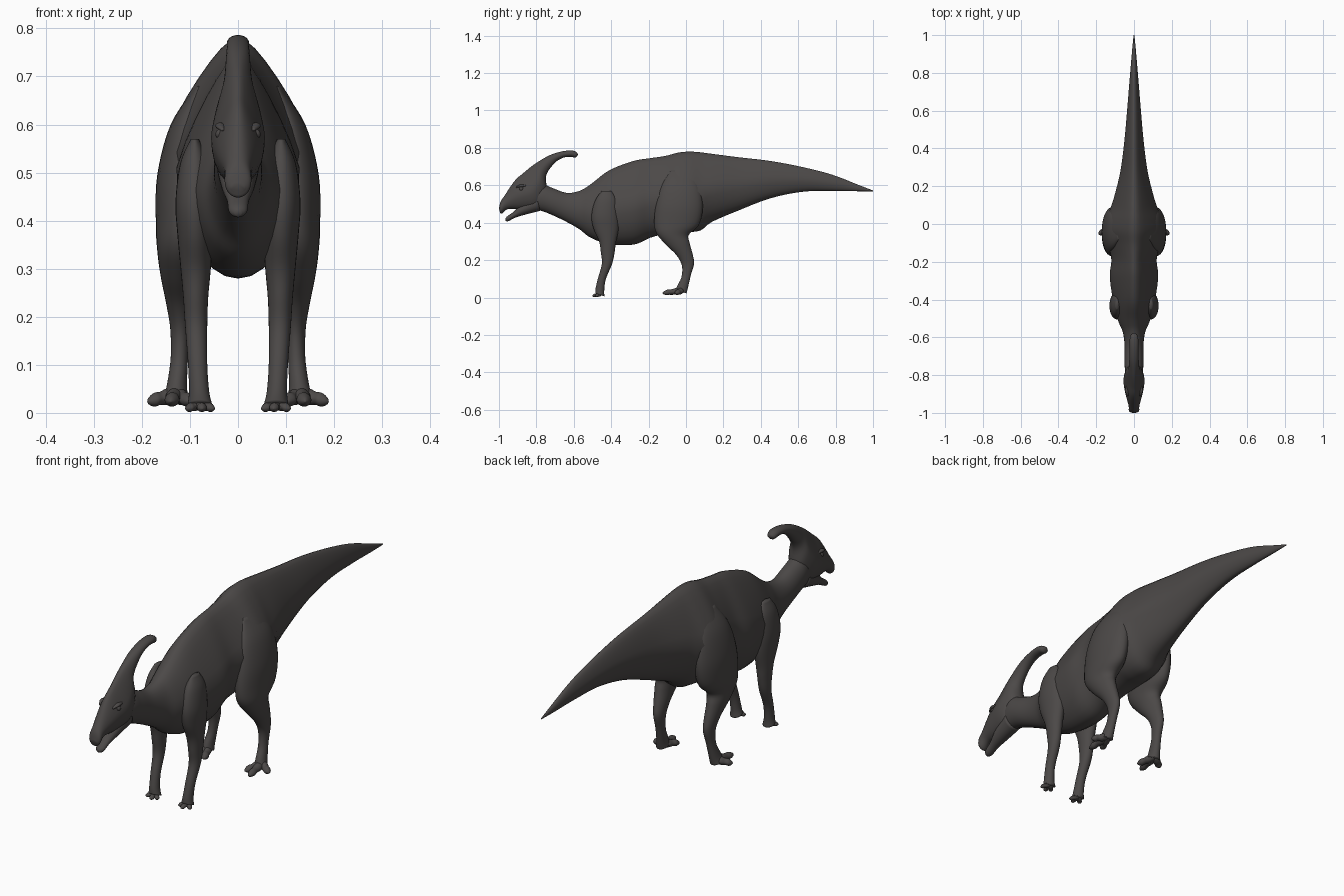
import bpy, bmesh, math
from mathutils import Vector

# All measurements are in hundredths of a unit
UNIT = 0.01
SIDES = 28
STEPS = 5

default_cube = bpy.data.objects.get("Cube")
if default_cube:
    bpy.data.objects.remove(default_cube, do_unlink=True)

SKIN = (0.072, 0.066, 0.064, 1)
skin = bpy.data.materials.new("dark_grey_skin")
skin.use_nodes = True
skin.diffuse_color = SKIN
shader = skin.node_tree.nodes["Principled BSDF"]
shader.inputs["Base Color"].default_value = SKIN
shader.inputs["Roughness"].default_value = 0.8


def spline(a, b, c, d, t):
    """Smooth curve from b to c with neighbours a and d."""
    return b + ((c - a) * t + (2 * a - 5 * b + 4 * c - d) * t ** 2
                + (3 * b - a - 3 * c + d) * t ** 3) / 2


def refine(sections):
    """Insert smoothly interpolated sections between the given ones."""
    last = len(sections) - 1
    result = []
    for i in range(last):
        group = [sections[min(max(i + o, 0), last)] for o in (-1, 0, 1, 2)]
        for s in range(STEPS):
            result.append([spline(*vals, s / STEPS) for vals in zip(*group)])
    return result + [list(sections[last])]


def finish(name, bm, mirrored):
    bmesh.ops.recalc_face_normals(bm, faces=bm.faces)
    mesh = bpy.data.meshes.new(name)
    bm.to_mesh(mesh)
    bm.free()
    obj = bpy.data.objects.new(name, mesh)
    bpy.context.collection.objects.link(obj)
    mesh.materials.append(skin)
    for poly in mesh.polygons:
        poly.use_smooth = True
    if mirrored:
        obj.modifiers.new("Mirror", "MIRROR").use_mirror_merge = False
    return obj


def add_tube(bm, rings):
    """Skin rings given as (centre, side axis, up axis, ridge)."""
    loops = []
    for centre, side, up, ridge in rings:
        loop = []
        for j in range(SIDES):
            a = math.tau * j / SIDES
            narrow = 1 - ridge * max(0, math.sin(a))
            p = centre + side * math.cos(a) * narrow + up * math.sin(a)
            loop.append(bm.verts.new(p * UNIT))
        loops.append(loop)
    for low, high in zip(loops, loops[1:]):
        for j in range(SIDES):
            k = (j + 1) % SIDES
            bm.faces.new((low[j], low[k], high[k], high[j]))
    bm.faces.new(loops[0])
    bm.faces.new(loops[-1])


def add_loft(bm, sections):
    """Sections: y, z of one edge, y, z of the other, half width, x, ridge."""
    rings = []
    for ya, za, yb, zb, w, x, ridge in refine(sections):
        a, b = Vector((x, ya, za)), Vector((x, yb, zb))
        rings.append(((a + b) / 2, Vector((max(w, 0.05), 0, 0)), (a - b) / 2, ridge))
    add_tube(bm, rings)


def add_toe(bm, start, end, width, height):
    """A knuckled toe that tapers to a blunt claw."""
    start, end = Vector(start), Vector(end)
    side = (end - start).cross(Vector((0, 0, 1))).normalized()
    rings = []
    for t, size in refine([(0, 0.8), (0.3, 1), (0.55, 0.8), (0.75, 0.85), (0.92, 0.5), (1, 0.1)]):
        centre = start.lerp(end, t)
        rings.append((centre, side * width * size, Vector((0, 0, height * size)), 0.15))
    add_tube(bm, rings)


# Neck, trunk and tail: y, top, bottom, half width, ridge
trunk = [
    (-86, 59, 48, 3.2, 0), (-78, 61, 46.5, 4.7, 0), (-72, 58.8, 44.3, 5, 0),
    (-64, 56, 40.5, 5, 0), (-57, 57, 36.5, 6, .1), (-51, 60.5, 32, 8.5, .25),
    (-41, 68, 28.5, 11, .4), (-28, 73, 28.3, 12.8, .5), (-19, 74.5, 32, 12, .5),
    (-11, 75.7, 34, 13.5, .5), (-4, 77.5, 35, 15.2, .5), (2, 78, 35, 14.6, .5),
    (8, 77.6, 36, 12.6, .48), (14, 76.8, 40.5, 10.6, .45), (28, 75, 46.5, 7.2, .4),
    (45, 73, 53, 5, .35), (62, 69.8, 56.5, 3.5, .3), (78, 65.7, 57, 2.2, .2),
    (92, 60.3, 56.8, 1, 0), (100, 57.2, 56.8, .2, 0)]
bm = bmesh.new()
add_loft(bm, [(y, top, y, low, w, 0, ridge) for y, top, low, w, ridge in trunk])
finish("body_neck_and_tail", bm, False)

# Skull sweeping back into the long curved crest
skull = [
    (-100, 47.5, -99.6, 46, 1.4, 0, 0), (-99.2, 51, -98.6, 44.8, 2.7, 0, 0),
    (-97, 54.5, -95, 47.3, 2.9, 0, .1), (-91.5, 62.5, -87.5, 47, 4.6, 0, .4),
    (-87, 66.5, -79, 48, 5.6, 0, .5), (-83, 69.8, -74.5, 56, 4.6, 0, .4),
    (-79, 72.6, -74.8, 65, 3, 0, .2), (-73, 76, -70.5, 71.6, 2.5, 0, 0),
    (-66.5, 78.1, -66, 74.6, 2.3, 0, 0), (-61, 78.6, -62, 75.2, 2.3, 0, 0),
    (-58.4, 77.6, -59.2, 74.8, 1.8, 0, 0), (-57.8, 76.6, -58, 75.8, .6, 0, 0)]
bm = bmesh.new()
add_loft(bm, skull)
finish("skull_and_crest", bm, False)

# Lower jaw with an open beak
jaw = [
    (-96.6, 42.2, -96.4, 40.9, .7, 0, 0), (-95.5, 43.5, -95, 40.8, 1.9, 0, 0),
    (-92, 46, -91, 42.8, 2.3, 0, 0), (-88, 50, -86, 44.3, 3.4, 0, 0),
    (-80, 55, -78, 46.3, 4.3, 0, 0)]
bm = bmesh.new()
add_loft(bm, jaw)
finish("lower_jaw", bm, False)

# Eyes under heavy brows
bm = bmesh.new()
eye = bmesh.ops.create_uvsphere(bm, u_segments=16, v_segments=10, radius=1.1 * UNIT)
bmesh.ops.translate(bm, verts=eye["verts"], vec=Vector((3.6, -88, 58)) * UNIT)
finish("eyes", bm, True)
bm = bmesh.new()
add_loft(bm, [(-91, 59.2, -91, 58.6, .3, 3.2, 0), (-88.5, 60.4, -88.5, 59, 1, 3.7, 0),
              (-85, 60, -85, 59.2, .3, 3.9, 0)])
finish("brows", bm, True)

# Front legs: front edge, back edge, half width, x
front_leg = [
    (-45, 57, -40, 57, .8, 9, 0), (-48.5, 52, -37, 52, 3, 9, 0),
    (-50.5, 44, -36, 44, 4, 9, 0), (-49.5, 37, -36, 37, 3.7, 8.9, 0),
    (-46.5, 30, -37.5, 29, 3.1, 8.8, 0), (-45.5, 24, -38.2, 24, 2.6, 8.8, 0),
    (-45, 18, -39.5, 18, 2.3, 8.7, 0), (-47, 10.5, -42.8, 10, 2, 8.4, 0),
    (-48.3, 5, -43.7, 4, 2.1, 8.1, 0), (-48.5, 2.4, -43.6, .6, 2.6, 7.9, 0)]
bm = bmesh.new()
add_loft(bm, front_leg)
finish("front_legs", bm, True)
bm = bmesh.new()
for tip_x, tip_y in ((5, -48.5), (7.4, -50), (10.8, -48.5)):
    add_toe(bm, (7.9, -45.5, 1.8), (tip_x, tip_y, .9), 1.2, 1.1)
finish("front_toes", bm, True)

# Hind legs with broad thighs
hind_leg = [
    (-8, 68, 2, 68, .8, 8, 0), (-13, 60, 7, 60, 3.5, 10.5, 0),
    (-16, 50, 9, 49, 5.3, 11.5, 0), (-17, 40, 7, 39, 5.2, 11.9, 0),
    (-15.6, 34, 1.5, 33.5, 4.6, 12.2, 0), (-10.5, 28, 2, 29, 3.6, 12.5, 0),
    (-5, 22.5, 3.7, 22.5, 2.7, 12.2, 0), (-2.2, 17, 4.3, 18, 2.1, 12, 0),
    (-2.4, 11, 2.6, 12, 1.8, 12.2, 0), (-4.5, 6.6, 1, 5, 2.1, 12.7, 0),
    (-5.5, 4, .3, 2.2, 2.6, 13, 0)]
bm = bmesh.new()
add_loft(bm, hind_leg)
finish("hind_legs", bm, True)
bm = bmesh.new()
for tip_x, tip_y in ((9.8, -9.5), (14, -12.6), (18.8, -5.5)):
    add_toe(bm, (13, -2, 3.8), (tip_x, tip_y, 2.4), 1.8, 1.7)
finish("hind_toes", bm, True)
